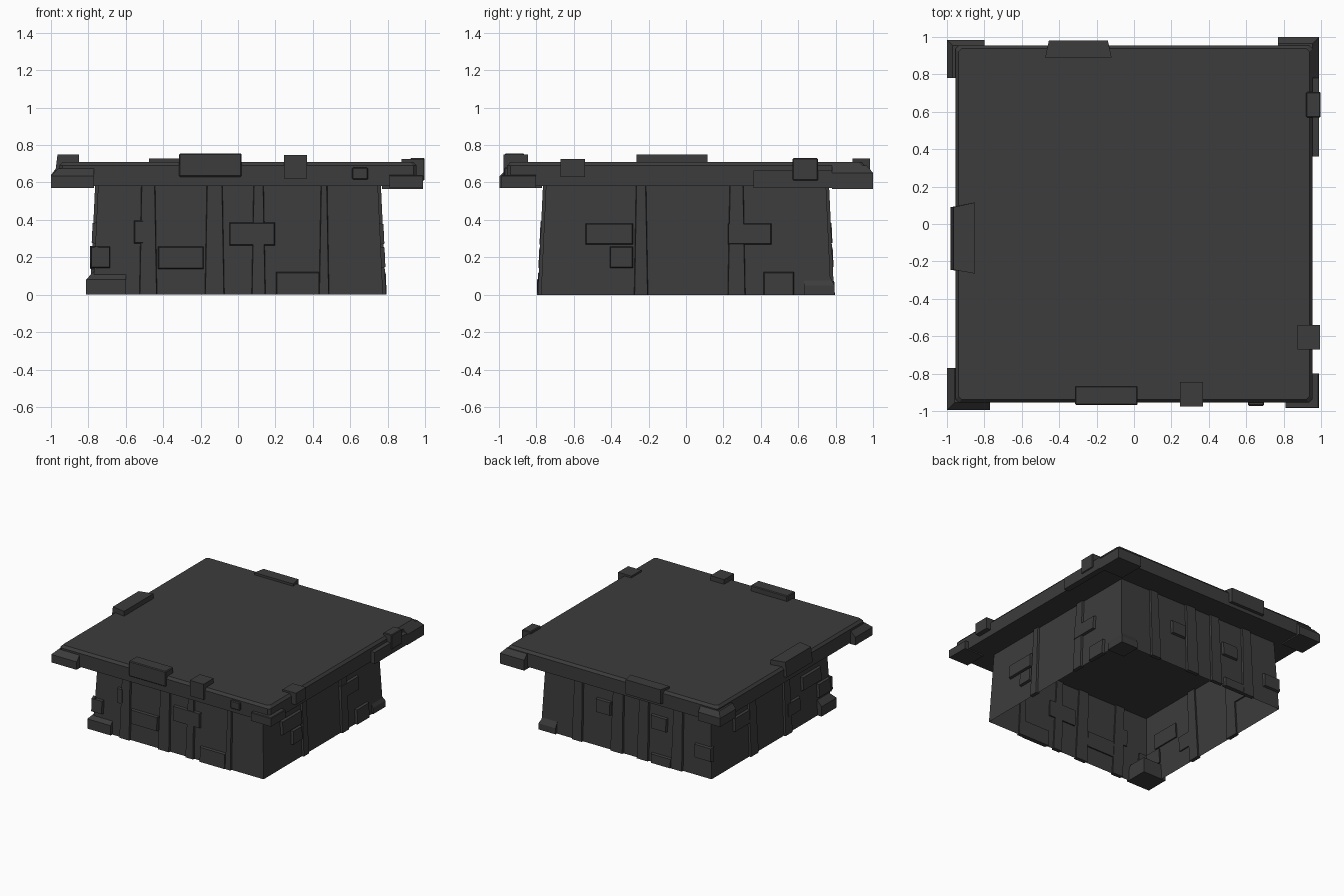
import bpy, bmesh, math
from mathutils import Matrix, Vector

if "Cube" in bpy.data.objects:
    bpy.data.objects.remove(bpy.data.objects["Cube"])

mat = bpy.data.materials.new("dark_grey")
mat.diffuse_color = (0.045, 0.045, 0.045, 1)
mat.use_nodes = True
mat.node_tree.nodes["Principled BSDF"].inputs["Base Color"].default_value = mat.diffuse_color
H, B, T = 0.585, 0.775, 0.748          # wall height, bottom and top half widths


def finish(bm, name, bevel=0):
    bmesh.ops.recalc_face_normals(bm, faces=bm.faces)
    me = bpy.data.meshes.new(name)
    bm.to_mesh(me)
    bm.free()
    me.materials.append(mat)
    ob = bpy.data.objects.new(name, me)
    bpy.context.collection.objects.link(ob)
    if bevel:
        m = ob.modifiers.new("bevel", "BEVEL")
        m.width, m.segments = bevel, 1
    return ob


def hexa(name, pts, bevel=0):
    # closed six-sided solid from two matching four-point rings
    bm = bmesh.new()
    v = [bm.verts.new(p) for p in pts]
    for f in ((0, 1, 2, 3), (4, 5, 6, 7), (0, 1, 5, 4), (1, 2, 6, 5), (2, 3, 7, 6), (3, 0, 4, 7)):
        bm.faces.new([v[i] for i in f])
    return finish(bm, name, bevel)


def box(name, x0, x1, y0, y1, z0, z1, bevel=0):
    return hexa(name, [(x, y, z) for z in (z0, z1)
                       for x, y in ((x0, y0), (x1, y0), (x1, y1), (x0, y1))], bevel)


def wall_block(name, side, a0, a1, z0, z1, out=0.018, inset=0.008, flare=0):
    # block following the sloping wall; a = x on front/back, y on left/right
    pts = []
    for d, s in ((-0.015, 0), (out, inset)):
        for a, z in ((a0 - flare + s, z0), (a1 + flare - s, z0), (a1 - s, z1), (a0 + s, z1)):
            z = z + (s if z == z0 and z0 > 0 else 0) - (s if z == z1 and z1 < H else 0)
            w = B + (T - B) * z / H + d
            pts.append({"front": (a, -w, z), "back": (a, w, z),
                        "right": (w, a, z), "left": (-w, a, z)}[side])
    hexa(name, pts)


# open-bottomed base: four sloping walls
bm = bmesh.new()
rings = [[bm.verts.new((sx * w, sy * w, z)) for sx, sy in ((-1, -1), (1, -1), (1, 1), (-1, 1))]
         for w, z in ((B, 0), (T, H))]
for i in range(4):
    j = (i + 1) % 4
    bm.faces.new((rings[0][i], rings[0][j], rings[1][j], rings[1][i]))
finish(bm, "base_walls")

# top slab with a narrow bevelled upper rim
bm = bmesh.new()
prev = None
for w, z in ((0.955, 0.58), (0.955, 0.69), (0.938, 0.71)):
    c = w - 0.018
    ring = [bm.verts.new((x, y, z)) for x, y in
            ((-c, -w), (c, -w), (w, -c), (w, c), (c, w), (-c, w), (-w, c), (-w, -c))]
    if prev:
        for i in range(8):
            j = (i + 1) % 8
            bm.faces.new((prev[i], prev[j], ring[j], ring[i]))
    else:
        bm.faces.new(ring[::-1])
    prev = ring
bm.faces.new(prev)
finish(bm, "top_slab")

# vertical ribs on each wall
ribs = {"front": [(-0.52, -0.44), (-0.17, -0.08), (0.08, 0.14), (0.44, 0.48)],
        "right": [(-0.27, -0.21), (0.23, 0.31)],
        "back": [(0.4, 0.48), (0.03, 0.13), (-0.2, -0.11), (-0.51, -0.42)],
        "left": [(0.19, 0.28), (-0.25, -0.17)]}
for side, spans in ribs.items():
    for a0, a1 in spans:
        wall_block(side + "_rib", side, a0, a1, 0, H, 0.016, 0.006, 0.01)

# raised rectangular panels on each wall
panels = {"front": [(-0.43, -0.18, 0.135, 0.26), (-0.05, 0.2, 0.26, 0.39), (0.2, 0.44, 0, 0.125),
                    (-0.79, -0.68, 0.14, 0.26), (-0.56, -0.5, 0.27, 0.4)],
          "right": [(-0.54, -0.28, 0.265, 0.385), (-0.41, -0.28, 0.14, 0.26),
                    (0.22, 0.46, 0.265, 0.385), (0.41, 0.58, 0, 0.125)],
          "back": [(0.14, 0.28, 0.27, 0.39), (-0.37, -0.22, 0.27, 0.39),
                   (-0.42, -0.23, 0, 0.08), (-0.78, -0.62, 0.14, 0.26)],
          "left": [(-0.65, -0.4, 0.27, 0.39), (-0.78, -0.6, 0.14, 0.26),
                   (-0.37, -0.2, 0.13, 0.25), (0.28, 0.48, 0.27, 0.39)]}
for side, rects in panels.items():
    for r in rects:
        wall_block(side + "_panel", side, *r, out=0.02)


def corner_block(name, sx, sy, inner_x, inner_y, ox, oy, z0, zm, z1, cut):
    # box on a corner whose outer upper edges slope inward
    box_ring = lambda c: ((inner_x, inner_y), (ox - c, inner_y), (ox - c, oy - c), (inner_x, oy - c))
    bm = bmesh.new()
    rs = [[bm.verts.new((sx * x, sy * y, z)) for x, y in box_ring(c)]
          for z, c in ((z0, 0), (zm, 0), (z1, cut))]
    for lo, hi in zip(rs, rs[1:]):
        for i in range(4):
            j = (i + 1) % 4
            bm.faces.new((lo[i], lo[j], hi[j], hi[i]))
    bm.faces.new(rs[0][::-1])
    bm.faces.new(rs[2])
    finish(bm, name)


# feet at two opposite base corners
corner_block("front_left_foot", -1, -1, 0.6, 0.6, 0.812, 0.795, 0, 0.08, 0.125, 0.04)
corner_block("back_right_foot", 1, 1, 0.63, 0.63, 0.785, 0.793, 0, 0.05, 0.1, 0.025)

# corner guards around the slab
corner_block("front_left_guard", -1, -1, 0.77, 0.77, 1.0, 0.995, 0.57, 0.635, 0.675, 0.04)
corner_block("front_right_guard", 1, -1, 0.81, 0.8, 0.99, 0.985, 0.57, 0.635, 0.64, 0.005)
corner_block("back_right_guard", 1, 1, 0.77, 0.78, 0.99, 1.0, 0.565, 0.65, 0.69, 0.035)
corner_block("back_left_guard", -1, 1, 0.8, 0.78, 1.0, 0.985, 0.57, 0.64, 0.68, 0.03)

# clamps gripping the slab rim
box("front_long_clamp", -0.315, 0.02, -0.968, -0.865, 0.63, 0.755, 0.006)
box("front_short_clamp", 0.245, 0.37, -0.975, -0.845, 0.62, 0.748)
box("front_small_plate", 0.61, 0.695, -0.972, -0.94, 0.615, 0.68, 0.006)
box("right_front_clamp", 0.875, 0.995, -0.67, -0.54, 0.63, 0.725)
box("right_back_clamp", 0.92, 0.998, 0.57, 0.705, 0.61, 0.73, 0.005)
box("right_long_plate", 0.94, 0.99, 0.36, 0.78, 0.57, 0.665)
hexa("back_clamp", [(x, y, z) for z in (0.61, 0.728)
                    for x, y in ((-0.475, 0.89), (-0.12, 0.89), (-0.14, 0.982), (-0.455, 0.982))])
hexa("left_clamp", [(x, y, z) for z, o in ((0.63, 0.98), (0.75, 0.965))
                    for x, y in ((-0.85, -0.265), (-o, -0.245), (-o, 0.09), (-0.85, 0.115))])
